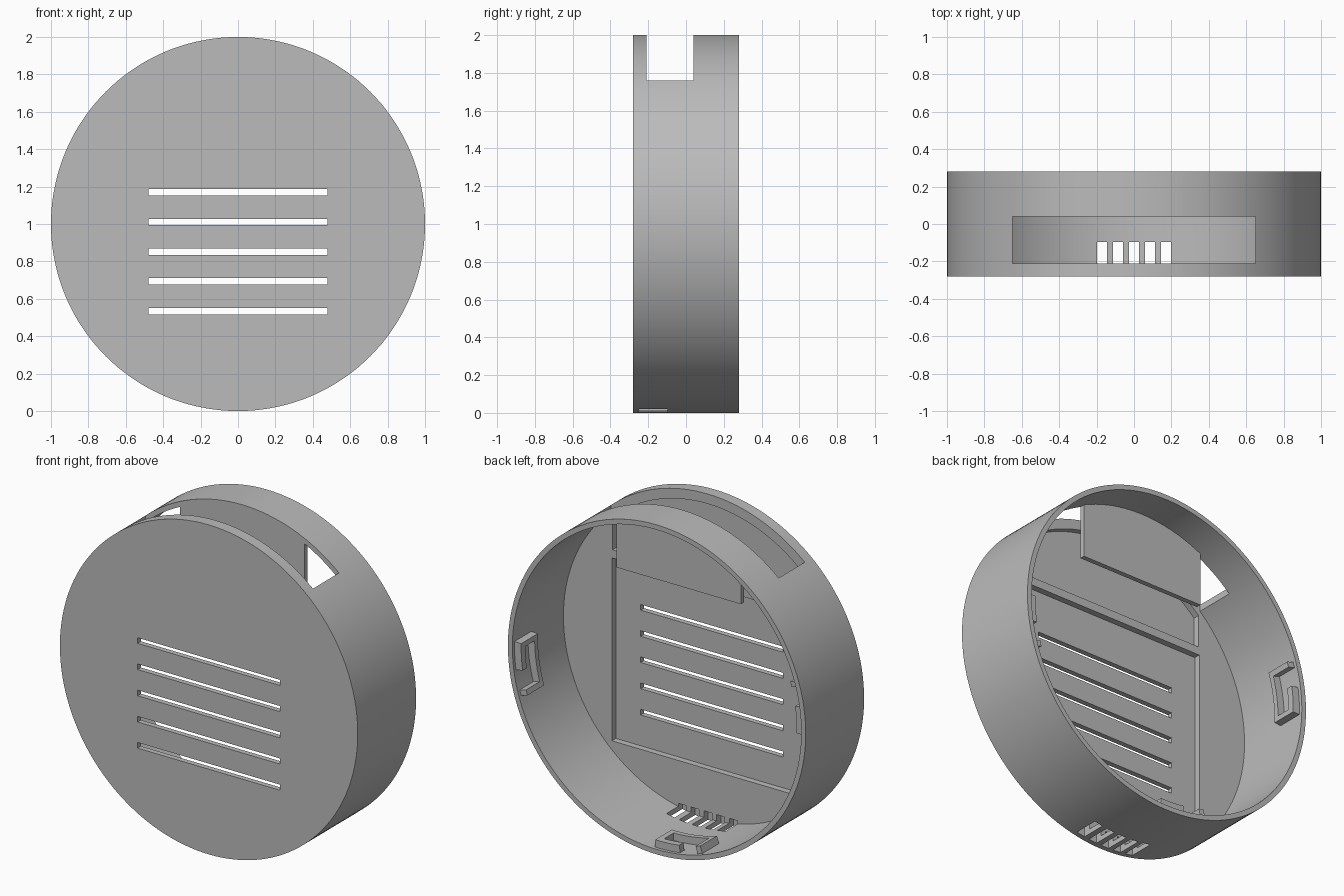
import bpy, bmesh
from math import cos, sin, radians, asin, acos, degrees

cube = bpy.data.objects.get("Cube")
if cube:
    bpy.data.objects.remove(cube, do_unlink=True)

grey = bpy.data.materials.new("plain_grey")
grey.use_nodes = True
grey.diffuse_color = (0.5, 0.5, 0.5, 1)
grey.node_tree.nodes["Principled BSDF"].inputs["Base Color"].default_value = (0.5, 0.5, 0.5, 1)

FRONT, BACK, FLOOR, POCKET = -0.28, 0.28, -0.21, -0.248
INNER = 0.97


def arc(r, a0, a1, n):
    """Points on a circle about the case axis, angles in degrees."""
    steps = [radians(a0 + (a1 - a0) * i / n) for i in range(n + 1)]
    return [(r * cos(a), 1 + r * sin(a)) for a in steps]


def rect(x0, x1, z0, z1):
    return [(x0, z0), (x1, z0), (x1, z1), (x0, z1)]


def domed(half, z0, r):
    """Flat-bottomed outline whose top follows the case wall."""
    a = degrees(acos(half / r))
    return [(-half, z0), (half, z0)] + arc(r, a, 180 - a, 32)


def sector(a0, a1, r0, r1):
    return arc(r1, a0, a1, 12) + arc(r0, a1, a0, 12)


def prism(name, outline, y0, y1):
    """Extrude an x-z outline from y0 to y1."""
    bm = bmesh.new()
    face = bm.faces.new([bm.verts.new((x, y0, z)) for x, z in outline])
    ext = bmesh.ops.extrude_face_region(bm, geom=[face])
    verts = [v for v in ext["geom"] if isinstance(v, bmesh.types.BMVert)]
    bmesh.ops.translate(bm, vec=(0, y1 - y0, 0), verts=verts)
    bmesh.ops.recalc_face_normals(bm, faces=bm.faces)
    mesh = bpy.data.meshes.new(name)
    bm.to_mesh(mesh)
    bm.free()
    mesh.materials.append(grey)
    obj = bpy.data.objects.new(name, mesh)
    bpy.context.collection.objects.link(obj)
    return obj


def activate(obj):
    bpy.ops.object.select_all(action='DESELECT')
    obj.select_set(True)
    bpy.context.view_layer.objects.active = obj


def cut(obj, outline, y0, y1):
    cutter = prism("cutter", outline, y0, y1)
    cutter.hide_render = True
    activate(obj)
    mod = obj.modifiers.new("cut", 'BOOLEAN')
    mod.operation, mod.solver, mod.object = 'DIFFERENCE', 'EXACT', cutter
    bpy.ops.object.modifier_apply(modifier=mod.name)
    bpy.data.objects.remove(cutter, do_unlink=True)


def circle(r):
    return arc(r, 0, 360, 144)[:-1]


# Round case, open at the back
case = prism("round_case", circle(1), FRONT, BACK)
cut(case, circle(INNER), FLOOR, BACK + 0.1)

# Recesses in the inside of the front wall
cut(case, rect(-0.645, 0.645, 0.33, 1.44), POCKET, -0.15)
cut(case, domed(0.64, 1.49, 0.94), POCKET, -0.15)

# Slot through the top of the wall
cut(case, rect(-0.65, 0.65, 1.6, 2.1), FLOOR, 0.04)

# Front grille slots
for i in range(5):
    z = 0.534 + i * 0.159
    cut(case, rect(-0.478, 0.478, z - 0.017, z + 0.017), FRONT - 0.1, -0.15)

# Bottom vents
for i in range(-2, 3):
    x = i * 0.086
    cut(case, rect(x - 0.027, x + 0.027, -0.05, 0.07), -0.25, -0.097)

# Hanging panel behind the top slot
panel = prism("hanging_panel", domed(0.418, 1.55, 0.98), 0.04, 0.07)

# Bayonet catches on the left, right and bottom of the wall
catches = []
for side, mid in (("left", -8), ("right", 172), ("bottom", 262)):
    a0, a1 = mid - 9.5, mid + 9.5
    catch = prism(side + "_catch", sector(a0, a1, 0.925, 0.98), 0.1, 0.26)
    cut(catch, sector(a0 + 2, a1 - 2, 0.9, INNER), 0.13, 0.22)
    cut(catch, sector(a0 + 2, mid - 0.5, 0.9, INNER), 0.2, 0.3)
    catches.append(catch)

for obj in [case, panel] + catches:
    activate(obj)
    bpy.ops.object.shade_smooth_by_angle(angle=radians(25))
